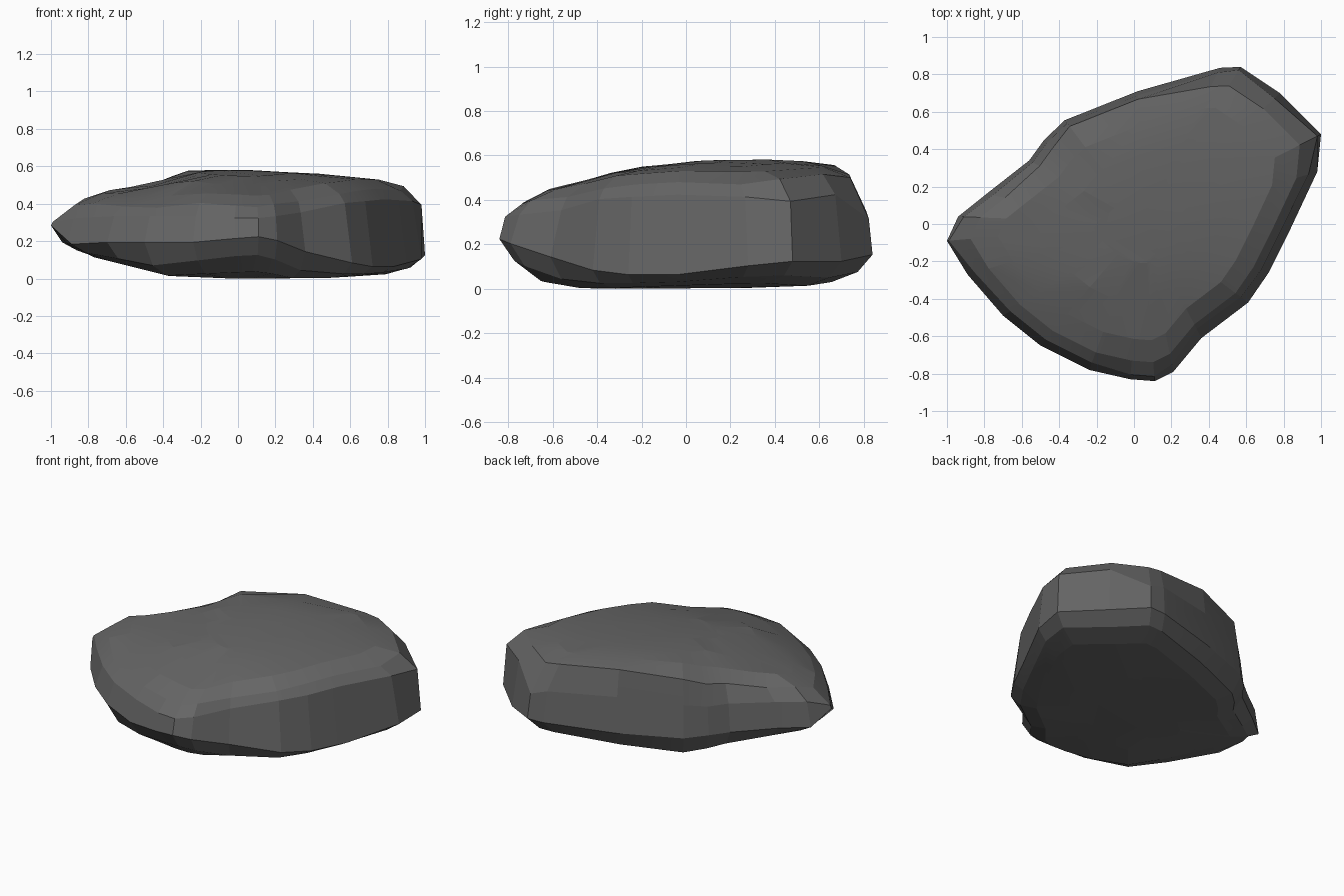
import bpy, bmesh
from mathutils import Vector

if "Cube" in bpy.data.objects:
    bpy.data.objects.remove(bpy.data.objects["Cube"])

# Widest outline seen from the top: x, y, wall bottom z, wall top z, wall lean inwards
OUTLINE = [
    (-1.00, -0.09, 0.29, 0.31, .01), (-0.89, -0.27, 0.19, 0.33, .04), (-0.70, -0.49, 0.20, 0.34, .05),
    (-0.50, -0.65, 0.20, 0.34, .05), (-0.24, -0.78, 0.20, 0.34, .05), (-0.02, -0.83, 0.22, 0.33, .03),
    (0.11, -0.84, 0.23, 0.33, .03), (0.21, -0.79, 0.21, 0.34, .05), (0.36, -0.61, 0.15, 0.36, .08),
    (0.61, -0.42, 0.09, 0.41, .07), (0.72, -0.26, 0.07, 0.42, .06), (0.83, -0.04, 0.07, 0.43, .06),
    (0.98, 0.28, 0.11, 0.42, .05), (1.00, 0.48, 0.13, 0.40, .02), (0.78, 0.70, 0.13, 0.43, .04),
    (0.57, 0.84, 0.16, 0.32, .02), (0.46, 0.835, 0.16, 0.36, .03), (0.02, 0.71, 0.16, 0.39, .03),
    (-0.37, 0.555, 0.17, 0.38, .03), (-0.48, 0.45, 0.18, 0.36, .03), (-0.56, 0.34, 0.18, 0.36, .03),
    (-0.79, 0.16, 0.20, 0.36, .04), (-0.94, 0.04, 0.20, 0.36, .03)]

# Height profiles of the top and underside along x and y
TOP_X = [(-1, .38), (-.85, .455), (-.63, .49), (-.47, .505), (-.27, .58), (0, .585), (.4, .565), (.7, .54), (.9, .505), (1, .46)]
TOP_Y = [(-.84, .35), (-.7, .43), (-.45, .49), (-.3, .54), (.05, .58), (.4, .585), (.72, .565), (.84, .48)]
LOW_X = [(-1, .2), (-.85, .14), (-.37, .02), (0, .005), (.5, .01), (.8, .03), (1, .06)]
LOW_Y = [(-.84, .14), (-.65, .04), (-.5, .01), (0, 0), (.55, .02), (.74, .05), (.84, .08)]
CENTRE = Vector((0.05, 0.0))


def lerp(profile, t):
    for (a, za), (b, zb) in zip(profile, profile[1:]):
        if t <= b:
            return za + (zb - za) * max(0, (t - a) / (b - a))
    return profile[-1][1]


def top(p):
    return lerp(TOP_X, p.x) + lerp(TOP_Y, p.y) - 0.58


def low(p):
    return max(lerp(LOW_X, p.x), lerp(LOW_Y, p.y))


def shoulder_shape(x, y):
    """Distance from the centre and fullness of the shoulder, by side."""
    if y > 0.5 and x < 0.3:       # steep back left edge
        return 0.94, 0.95
    if y > 0.3 and x < 0:         # notch behind the left tip
        return 0.91, 0.8
    if y > 0.1 and x < -0.6:      # chipped left corner
        return 0.88, 0.6
    if y > 0.4:                   # back right corner
        return 0.88, 0.9
    if x > 0.3:                   # rounded right side
        return 0.88, 0.6
    return 0.88, 0.75             # front left side


bm = bmesh.new()


def ring(scale, height, lean=False):
    verts = []
    for x, y, zl, zh, inset in OUTLINE:
        p = CENTRE + (Vector((x, y)) - CENTRE) * (scale - (inset if lean else 0))
        verts.append(bm.verts.new((p.x, p.y, height(p, zl, zh))))
    return verts


def shoulder_ring():
    verts = []
    for x, y, zl, zh, inset in OUTLINE:
        s, w = shoulder_shape(x, y)
        p = CENTRE + (Vector((x, y)) - CENTRE) * s
        verts.append(bm.verts.new((p.x, p.y, (1 - w) * zh + w * top(p))))
    return verts


# Stack of contour rings: underside, wall, shoulder, top
rings = [
    ring(0.40, lambda p, a, b: low(p)),
    ring(0.78, lambda p, a, b: low(p)),
    ring(0.92, lambda p, a, b: 0.78 * low(p) + 0.22 * a),
    ring(1.00, lambda p, a, b: a),
    ring(1.00, lambda p, a, b: b, True),
    shoulder_ring(),
    ring(0.74, lambda p, a, b: top(p)),
    ring(0.52, lambda p, a, b: top(p)),
    ring(0.25, lambda p, a, b: top(p))]
n = len(OUTLINE)
for lower, upper in zip(rings, rings[1:]):
    for i in range(n):
        j = (i + 1) % n
        bm.faces.new((lower[i], lower[j], upper[j], upper[i]))

# Close the underside and top
bm.faces.new(rings[0][::-1])
bm.faces.new(rings[-1])
bmesh.ops.recalc_face_normals(bm, faces=bm.faces)
lowest = min(v.co.z for v in bm.verts)
bmesh.ops.translate(bm, verts=bm.verts, vec=(0, 0, -lowest))

mesh = bpy.data.meshes.new("rock")
bm.to_mesh(mesh)
bm.free()
rock = bpy.data.objects.new("rock", mesh)
bpy.context.collection.objects.link(rock)

# Dark grey stone
stone = bpy.data.materials.new("dark grey stone")
stone.diffuse_color = (0.13, 0.13, 0.13, 1)
stone.use_nodes = True
stone.node_tree.nodes["Principled BSDF"].inputs["Base Color"].default_value = stone.diffuse_color
mesh.materials.append(stone)

bpy.context.view_layer.objects.active = rock
rock.select_set(True)
bpy.ops.object.shade_smooth_by_angle(angle=0.15)
